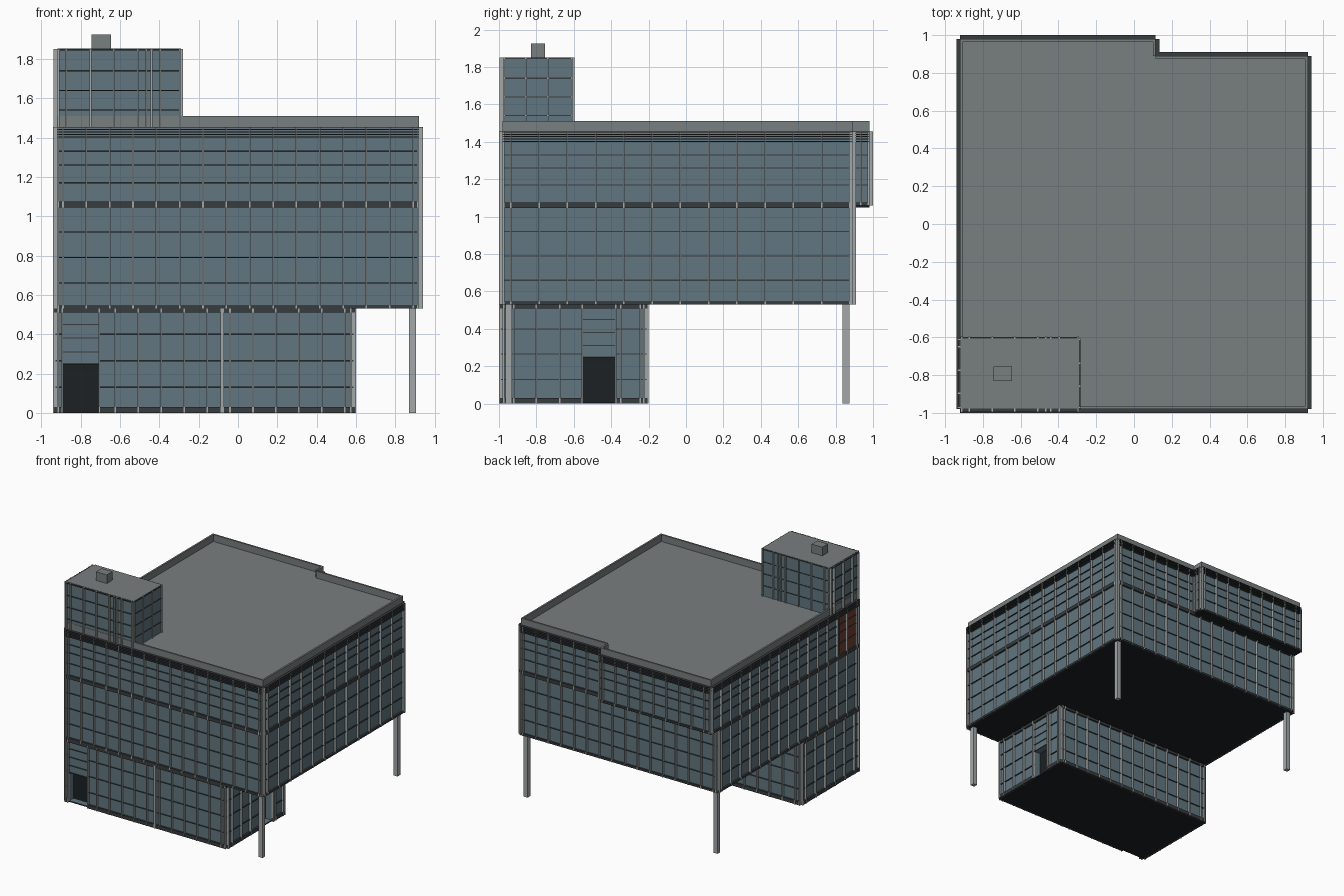
import bpy, bmesh
from mathutils import Vector

if "Cube" in bpy.data.objects:
    bpy.data.objects.remove(bpy.data.objects["Cube"])


def material(name, r, g, b):
    m = bpy.data.materials.new(name)
    m.diffuse_color = (r, g, b, 1)
    m.use_nodes = True
    m.node_tree.nodes["Principled BSDF"].inputs["Base Color"].default_value = m.diffuse_color
    return m


GLASS = material("glass", 0.12, 0.18, 0.215)
GREY = material("concrete", 0.19, 0.21, 0.21)
LIGHT = material("light_metal", 0.36, 0.39, 0.39)
DARK = material("dark_frame", 0.04, 0.045, 0.048)
BLACK = material("black", 0.012, 0.015, 0.017)
RUST = material("rust_glass", 0.16, 0.05, 0.03)


def finish(name, bm, mat):
    bmesh.ops.recalc_face_normals(bm, faces=bm.faces)
    me = bpy.data.meshes.new(name)
    bm.to_mesh(me)
    bm.free()
    me.materials.append(mat)
    ob = bpy.data.objects.new(name, me)
    bpy.context.collection.objects.link(ob)
    return ob


def add_box(bm, a, b):
    lo = [min(p, q) for p, q in zip(a, b)]
    hi = [max(p, q) for p, q in zip(a, b)]
    vs = bmesh.ops.create_cube(bm, size=1)["verts"]
    for v in vs:
        v.co = Vector([hi[i] if v.co[i] > 0 else lo[i] for i in range(3)])


def box(name, a, b, mat):
    bm = bmesh.new()
    add_box(bm, a, b)
    return finish(name, bm, mat)


def prism(name, outline, z0, z1, mat):
    bm = bmesh.new()
    face = bm.faces.new([bm.verts.new((x, y, z0)) for x, y in outline])
    top = bmesh.ops.extrude_face_region(bm, geom=[face])["geom"]
    bmesh.ops.translate(bm, vec=(0, 0, z1 - z0),
                        verts=[g for g in top if isinstance(g, bmesh.types.BMVert)])
    return finish(name, bm, mat)


def rect(x0, y0, x1, y1):
    return [(x0, y0), (x1, y0), (x1, y1), (x0, y1)]


def strips(name, p, q, items, mat):
    """Boxes on the wall p->q; each item is (u0, u1, depth0, depth1, z0, z1)."""
    p, q = Vector(p), Vector(q)
    u = (q - p).normalized()
    n = Vector((u.y, -u.x))
    bm = bmesh.new()
    for u0, u1, d0, d1, z0, z1 in items:
        a, b = p + u * u0 + n * d0, p + u * u1 + n * d1
        add_box(bm, (a.x, a.y, z0), (b.x, b.y, z1))
    return finish(name, bm, mat)


def spaced(first, step, length):
    out = []
    while first < length - 0.006:
        out.append(first)
        first += step
    return out


def curtain_wall(name, p, q, z0, z1, fins, rails, bands, depth=0.02):
    """Vertical fins, thin transoms and thick floor bands on one wall."""
    L = (Vector(q) - Vector(p)).length
    f = [(c - 0.004, c + 0.004, 0, depth, z0, z1) for c in fins]
    f += [(0, 0.01, 0, depth, z0, z1), (L - 0.01, L, 0, depth, z0, z1)]
    strips(name + "_fins", p, q, f, LIGHT)
    r = [(0, L, 0, depth * 0.4, z - 0.003, z + 0.003) for z in rails]
    r += [(0, L, 0, depth * 0.75, a, b) for a, b in bands]
    strips(name + "_rails", p, q, r, DARK)


# Main volume: lower storey, and upper storey with the rear overhang
low = rect(-0.92, -0.98, 0.92, 0.89)
high = [(-0.92, -0.98), (0.92, -0.98), (0.92, 0.89), (0.115, 0.89), (0.115, 0.98), (-0.92, 0.98)]
prism("main_soffit", low, 0.53, 0.54, BLACK)
prism("middle_storey", low, 0.54, 1.06, GLASS)
prism("overhang_soffit", rect(-0.92, 0.89, 0.115, 0.98), 1.05, 1.06, BLACK)
prism("upper_storey", high, 1.06, 1.445, GLASS)
prism("roof", high, 1.445, 1.452, GREY)

# Facade grids: (fin start, fin spacing) for each wall
low_fins = [(0.03, 0.1187), (0.044, 0.151), (0.03, 0.1187), (0.03, 0.129)]
for i, name in enumerate(["front", "right", "back", "left"]):
    p, q = low[i], low[(i + 1) % 4]
    L = (Vector(q) - Vector(p)).length
    curtain_wall("middle_" + name, p, q, 0.53, 1.06, spaced(*low_fins[i], L),
                 [0.66, 0.79, 0.92], [(0.53, 0.547), (1.045, 1.06)])

high_fins = [(0.03, 0.1187), (0.044, 0.151), (0.03, 0.1187), (0.045, 0.151),
             (0.03, 0.1187), (0.12, 0.129)]
names = ["front", "right", "back_right", "step", "back_left", "left"]
for i, name in enumerate(names):
    p, q = high[i], high[(i + 1) % 6]
    L = (Vector(q) - Vector(p)).length
    curtain_wall("upper_" + name, p, q, 1.06, 1.452, spaced(*high_fins[i], L),
                 [1.17, 1.26, 1.33], [(1.06, 1.075)])
    # Louvred cornice and parapet
    slats = [(0, L, 0, 0.021, 1.40 + k * 0.0125, 1.405 + k * 0.0125) for k in range(5)]
    strips("louvres_" + name, p, q, slats, DARK)
    strips("parapet_" + name, p, q, [(0, L, -0.015, 0, 1.45, 1.51)], GREY)

# Rust coloured panes on the left wall
box("rust_panes", (-0.923, -0.97, 1.075), (-0.91, -0.73, 1.40), RUST)

# Ground floor volume with two recessed entrances
ground = rect(-0.92, -0.98, 0.58, -0.22)
prism("ground_base", ground, 0, 0.008, BLACK)
hall = prism("ground_floor", ground, 0.008, 0.53, GLASS)
doors = {"front_door": ((-0.89, -1.1, 0.01), (-0.71, -0.92, 0.25)),
         "side_door": ((0.52, -0.55, 0.01), (0.7, -0.38, 0.25))}
for name, (a, b) in doors.items():
    cutter = box(name + "_cutter", a, b, BLACK)
    cutter.hide_render = True
    cutter.hide_viewport = True
    mod = hall.modifiers.new(name, "BOOLEAN")
    mod.operation, mod.solver, mod.object = "DIFFERENCE", "EXACT", cutter
box("front_door", (-0.89, -0.925, 0.01), (-0.71, -0.918, 0.25), BLACK)
box("side_door", (0.518, -0.55, 0.01), (0.525, -0.38, 0.25), BLACK)

# Ground floor grids; rails stop at the doors
FULL = [0.13, 0.265, 0.40]
OVER = [0.25, 0.31, 0.38, 0.45]


def ground_wall(name, p, q, fins, door=None):
    L = (Vector(q) - Vector(p)).length
    bands = [(0, L, 0, 0.015, 0.51, 0.53)]
    spans = [(0, L)]
    if door:
        spans = [(0, door[0]), (door[1], L)]
        bands += [(*door, 0, 0.006, z - 0.003, z + 0.003) for z in OVER]
    for s in spans:
        bands.append((*s, 0, 0.015, 0, 0.03))
        bands += [(*s, 0, 0.008, z - 0.003, z + 0.003) for z in FULL]
    strips(name + "_rails", p, q, bands, DARK)
    f = [(c - 0.004, c + 0.004, 0, 0.02, 0, 0.53) for c in fins]
    f += [(0, 0.01, 0, 0.02, 0, 0.53), (L - 0.01, L, 0, 0.02, 0, 0.53)]
    strips(name + "_fins", p, q, f, LIGHT)


ground_wall("ground_front", ground[0], ground[1],
            [0.026, 0.214] + spaced(0.296, 0.1167, 1.48), (0.03, 0.21))
ground_wall("ground_right", ground[1], ground[2],
            [0.06, 0.18, 0.305, 0.426, 0.604, 0.63, 0.735], (0.43, 0.60))
ground_wall("ground_back", ground[2], ground[3], spaced(0.03, 0.1187, 1.5))
ground_wall("ground_left", ground[3], ground[0], spaced(0.05, 0.129, 0.76))
box("front_post", (-0.09, -1.0, 0), (-0.07, -0.978, 0.53), LIGHT)

# Free-standing columns under the main volume
for name, x, y in [("front_right", 0.887, -0.947), ("back_right", 0.887, 0.855),
                   ("back_left", -0.887, 0.855)]:
    box(name + "_column", (x - 0.018, y - 0.018, 0), (x + 0.018, y + 0.018, 0.54), LIGHT)

# Rooftop tower with its grid, cap and vent
tower = rect(-0.918, -0.978, -0.29, -0.605)
prism("tower", tower, 1.45, 1.845, GLASS)
prism("tower_cap", tower, 1.845, 1.852, GREY)
tower_fins = [[0.045, 0.168, 0.286, 0.408, 0.451, 0.478, 0.523], [0.12, 0.24],
              [0.105, 0.15, 0.177, 0.22, 0.342, 0.46, 0.583], [0.045, 0.17, 0.29]]
for i, name in enumerate(["front", "right", "back", "left"]):
    curtain_wall("tower_" + name, tower[i], tower[(i + 1) % 4], 1.45, 1.85, tower_fins[i],
                 [1.54, 1.64, 1.74], [(1.843, 1.85)], 0.02 if i in (0, 3) else 0.01)
box("roof_vent", (-0.745, -0.83, 1.85), (-0.645, -0.755, 1.925), GREY)
